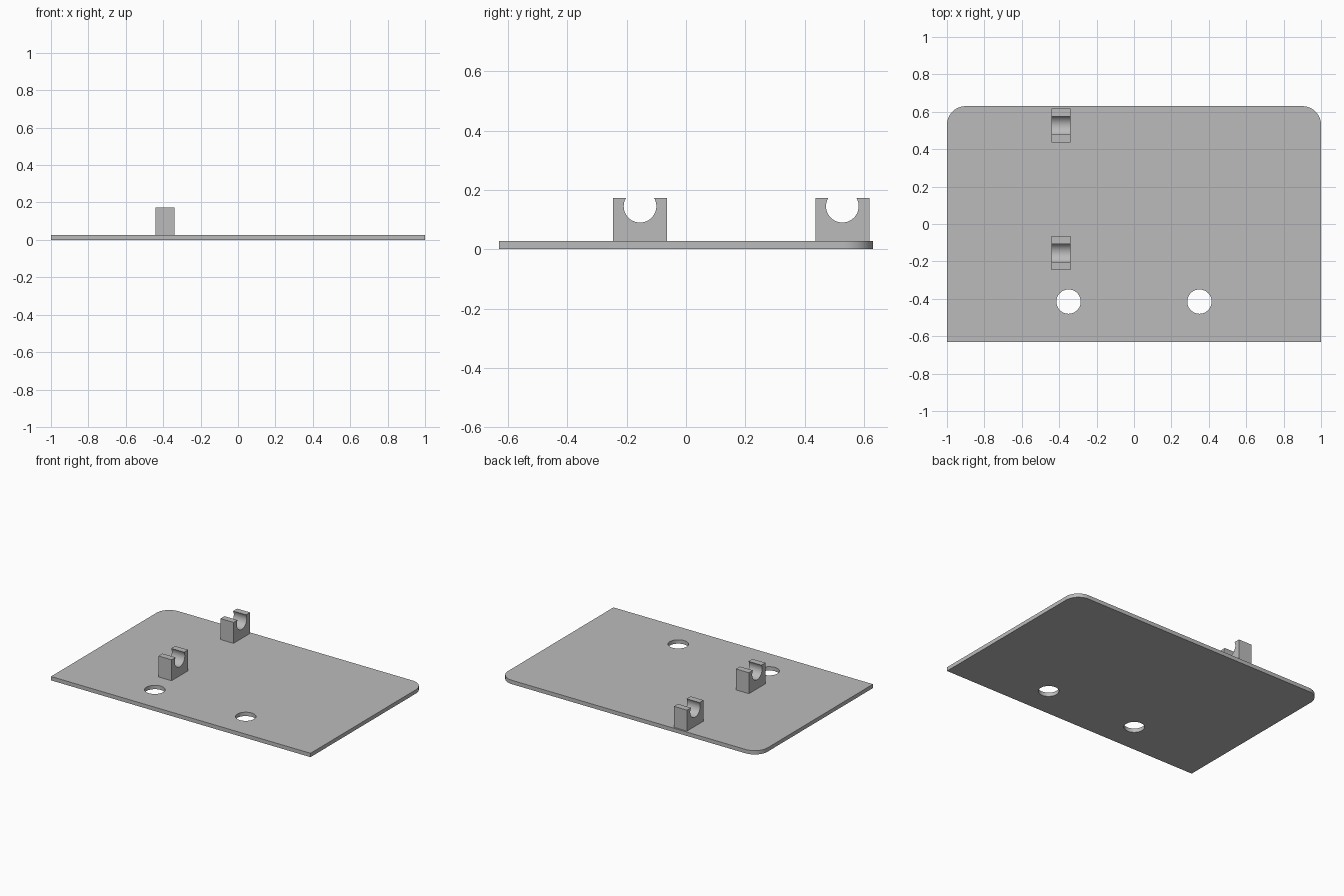
import bpy
import bmesh
from math import pi, cos, sin, asin, sqrt

cube = bpy.data.objects.get("Cube")
if cube:
    bpy.data.objects.remove(cube, do_unlink=True)

grey = bpy.data.materials.new("plain grey")
grey.use_nodes = True
colour = (0.5, 0.5, 0.5, 1)
grey.diffuse_color = colour
grey.node_tree.nodes["Principled BSDF"].inputs["Base Color"].default_value = colour


def arc(cx, cy, r, start, end, steps):
    """Points along an arc, both ends included."""
    angles = [start + (end - start) * i / steps for i in range(steps + 1)]
    return [(cx + r * cos(a), cy + r * sin(a)) for a in angles]


def extrude_outline(name, points, to_3d, offset):
    """Solid made by sweeping a closed flat outline along offset."""
    bm = bmesh.new()
    face = bm.faces.new([bm.verts.new(to_3d(*p)) for p in points])
    swept = bmesh.ops.extrude_face_region(bm, geom=[face])
    verts = [v for v in swept["geom"] if isinstance(v, bmesh.types.BMVert)]
    bmesh.ops.translate(bm, verts=verts, vec=offset)
    bmesh.ops.recalc_face_normals(bm, faces=bm.faces)
    mesh = bpy.data.meshes.new(name)
    bm.to_mesh(mesh)
    bm.free()
    mesh.materials.append(grey)
    obj = bpy.data.objects.new(name, mesh)
    bpy.context.collection.objects.link(obj)
    return obj


def smooth(obj):
    bpy.ops.object.select_all(action="DESELECT")
    obj.select_set(True)
    bpy.context.view_layer.objects.active = obj
    bpy.ops.object.shade_smooth_by_angle()


# Base plate with two rounded back corners
half_x, half_y, thick, corner = 1.0, 0.63, 0.027, 0.1
outline = [(-half_x, -half_y), (half_x, -half_y)]
outline += arc(half_x - corner, half_y - corner, corner, 0, pi / 2, 16)
outline += arc(corner - half_x, half_y - corner, corner, pi / 2, pi, 16)
plate = extrude_outline("base_plate", outline, lambda x, y: (x, y, 0), (0, 0, thick))

# Two screw holes cut through the plate
for side, x in (("left", 0.35), ("right", -0.35)):
    circle = arc(x, -0.415, 0.065, 0, 2 * pi, 48)[:-1]
    cutter = extrude_outline(side + "_hole_cutter", circle,
                             lambda x, y: (x, y, -0.1), (0, 0, 0.3))
    cutter.hide_render = True
    cut = plate.modifiers.new(side + "_hole", "BOOLEAN")
    cut.operation = "DIFFERENCE"
    cut.solver = "EXACT"
    cut.object = cutter
    bpy.context.view_layer.objects.active = plate
    bpy.ops.object.modifier_apply(modifier=cut.name)
    bpy.data.objects.remove(cutter, do_unlink=True)
smooth(plate)

# Two blocks, each with a round snap-in groove open at the top
half_width, top, radius, groove_z = 0.091, 0.173, 0.055, 0.145
lip = asin((top - groove_z) / radius)
mouth = sqrt(radius ** 2 - (top - groove_z) ** 2)
profile = [(-half_width, thick), (half_width, thick), (half_width, top), (mouth, top)]
profile += arc(0, groove_z, radius, lip, -pi - lip, 40)[1:]
profile.append((-half_width, top))
for name, y in (("front_clip", -0.155), ("back_clip", 0.527)):
    clip = extrude_outline(name, profile,
                           lambda u, z: (-0.44, y + u, z), (0.1, 0, 0))
    smooth(clip)
